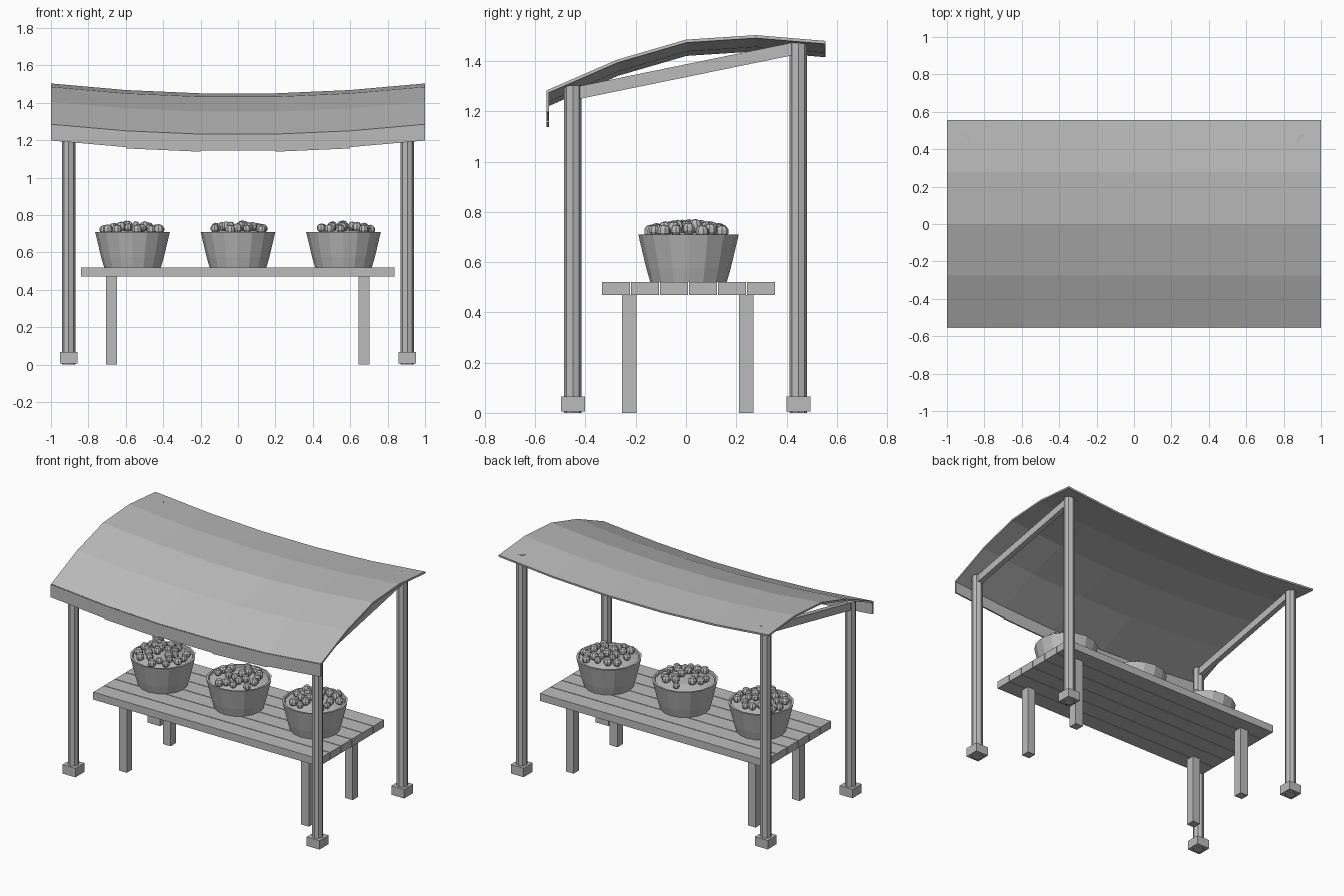
import bpy, bmesh, math, random
from mathutils import Matrix, Vector

cube = bpy.data.objects.get("Cube")
if cube:
    bpy.data.objects.remove(cube, do_unlink=True)

random.seed(4)
GREY = (0.5, 0.5, 0.5, 1)
grey = bpy.data.materials.new("plain grey")
grey.use_nodes = True
grey.diffuse_color = GREY
grey.node_tree.nodes["Principled BSDF"].inputs["Base Color"].default_value = GREY


def finish(name, bm):
    bmesh.ops.recalc_face_normals(bm, faces=bm.faces)
    mesh = bpy.data.meshes.new(name)
    bm.to_mesh(mesh)
    bm.free()
    mesh.materials.append(grey)
    obj = bpy.data.objects.new(name, mesh)
    bpy.context.collection.objects.link(obj)
    return obj


def box(name, center, size, tilt=0):
    bm = bmesh.new()
    m = Matrix.Translation(center) @ Matrix.Rotation(tilt, 4, "X") @ Matrix.Diagonal((*size, 1))
    bmesh.ops.create_cube(bm, size=1, matrix=m)
    return finish(name, bm)


def lathe(name, profile, center, sides):
    bm = bmesh.new()
    rings = []
    for r, z in profile:
        angles = [math.tau * i / sides for i in range(sides)]
        rings.append([bm.verts.new((center[0] + r * math.cos(a), center[1] + r * math.sin(a), z))
                      for a in angles])
    for a, b in zip(rings, rings[1:]):
        for i in range(sides):
            j = (i + 1) % sides
            bm.faces.new((a[i], a[j], b[j], b[i]))
    bm.faces.new(rings[0])
    bm.faces.new(rings[-1])
    return finish(name, bm)


def sheet(name, rows, thickness, offset):
    bm = bmesh.new()
    grid = [[bm.verts.new(p) for p in row] for row in rows]
    for a, b in zip(grid, grid[1:]):
        for i in range(len(a) - 1):
            bm.faces.new((a[i], a[i + 1], b[i + 1], b[i]))
    obj = finish(name, bm)
    # make sure the sheet faces up or forward before thickening
    normal = obj.data.polygons[0].normal
    if normal.z - normal.y < 0:
        obj.data.flip_normals()
    mod = obj.modifiers.new("thickness", "SOLIDIFY")
    mod.thickness = thickness
    mod.offset = offset
    return obj


# Sagging cloth canopy
def sag(x):
    return 0.055 * (1 - x * x)


columns = [-1, -0.6, -0.2, 0.2, 0.6, 1]
ridge = [(-0.55, 1.285), (-0.275, 1.405), (0, 1.485), (0.278, 1.503), (0.555, 1.48)]
sheet("canopy", [[(x, y, z - sag(x)) for x in columns] for y, z in ridge], 0.012, -1)

# Front valance, one flap per canopy panel
for i, (x0, x1) in enumerate(zip(columns, columns[1:])):
    drop = 0.085 if i % 2 == 0 else 0.092
    rows = [[(x, -0.55, 1.283 - sag(x) - d) for x in (x0, x1)] for d in (0, drop)]
    sheet("valance_flap", rows, 0.01, 0)

# Posts, feet and side rafters
for side, x in (("right", -0.905), ("left", 0.905)):
    for end, y, top in (("front", -0.45, 1.303), ("back", 0.447, 1.479)):
        lathe(f"{end}_{side}_post", [(0.035, 0), (0.035, top)], (x, y), 8)
        box(f"{end}_{side}_foot", (x, y, 0.036), (0.095, 0.095, 0.06))
    slope = math.atan2(0.17, 0.83)
    box(f"{side}_rafter", (x, -0.002, 1.361), (0.035, 0.88, 0.05), slope)

# Table planks and legs
for i in range(6):
    box("table_plank", (-0.002, -0.279 + 0.1155 * i, 0.495), (1.675, 0.111, 0.05))
for x in (-0.676, 0.674):
    for y in (-0.225, 0.24):
        box("table_leg", (x, y, 0.235), (0.058, 0.058, 0.47))

# Filled bowls with heaped produce
for x, count in ((-0.564, 26), (0, 20), (0.564, 22)):
    profile = [(0.152, 0.52), (0.168, 0.575), (0.2, 0.71), (0.187, 0.71), (0.183, 0.698), (0.09, 0.718)]
    lathe("bowl", profile, (x, 0.01), 16)
    bm = bmesh.new()
    placed = []
    for attempt in range(600):
        if len(placed) == count:
            break
        r, a = 0.155 * math.sqrt(random.random()), random.uniform(0, math.tau)
        p = Vector((x + r * math.cos(a), 0.01 + r * math.sin(a), 0.745 - 1.0 * r * r))
        if any((p - q).length < 0.042 for q in placed):
            continue
        placed.append(p)
        turn = Matrix.Rotation(random.uniform(0, math.tau), 4, "Z")
        bmesh.ops.create_uvsphere(bm, u_segments=8, v_segments=5, radius=random.uniform(0.022, 0.028),
                                  matrix=Matrix.Translation(p) @ turn)
    finish("produce", bm)
